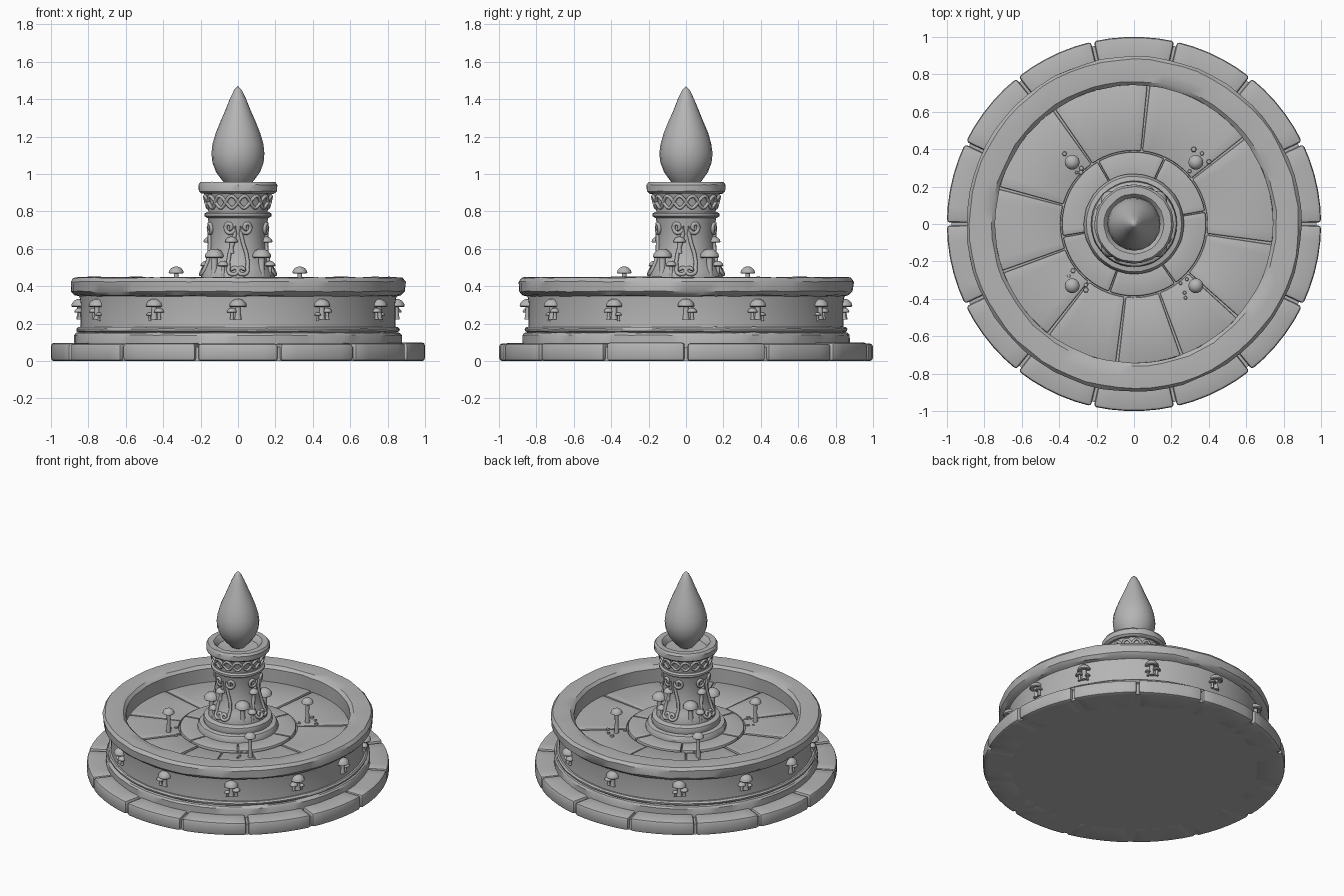
import bpy, bmesh, math, random
from mathutils import Vector

if "Cube" in bpy.data.objects:
    bpy.data.objects.remove(bpy.data.objects["Cube"])

random.seed(7)
TAU = 2 * math.pi
stone = bpy.data.materials.new("grey stone")
stone.diffuse_color = (0.46, 0.46, 0.46, 1)
stone.use_nodes = True
stone.node_tree.nodes["Principled BSDF"].inputs["Base Color"].default_value = stone.diffuse_color


def finish(name, bm, bevel=0, angle=35):
    bmesh.ops.recalc_face_normals(bm, faces=bm.faces)
    me = bpy.data.meshes.new(name)
    bm.to_mesh(me)
    bm.free()
    ob = bpy.data.objects.new(name, me)
    bpy.context.collection.objects.link(ob)
    me.materials.append(stone)
    bpy.ops.object.select_all(action='DESELECT')
    ob.select_set(True)
    bpy.context.view_layer.objects.active = ob
    if bevel:
        mod = ob.modifiers.new("worn edges", 'BEVEL')
        mod.width, mod.segments, mod.limit_method = bevel, 2, 'ANGLE'
        mod.angle_limit = math.radians(30)
        bpy.ops.object.modifier_apply(modifier=mod.name)
    bpy.ops.object.shade_smooth_by_angle(angle=math.radians(angle))
    return ob


def lathe(bm, prof, n, at=(0, 0, 0), jitter=0, closed=False, squash=1):
    """Revolve (radius, height) points around a vertical axis."""
    rings = []
    for r, z in prof:
        if r == 0:
            rings.append([bm.verts.new(Vector((0, 0, z)) + Vector(at))] * n)
            continue
        ring = []
        for i in range(n):
            rr = r + random.uniform(-jitter, jitter)
            zz = z + random.uniform(-jitter, jitter) * 0.7
            a = TAU * i / n
            ring.append(bm.verts.new(Vector((rr * math.cos(a), rr * math.sin(a) * squash, zz)) + Vector(at)))
        rings.append(ring)
    pairs = list(zip(rings, rings[1:])) + ([(rings[-1], rings[0])] if closed else [])
    for p, q in pairs:
        for i in range(n):
            j = (i + 1) % n
            vs = list(dict.fromkeys((p[i], p[j], q[j], q[i])))
            if len(vs) > 2:
                bm.faces.new(vs)


def turned(name, prof, n=64, jitter=0, closed=False, angle=35, bevel=0):
    bm = bmesh.new()
    lathe(bm, prof, n, jitter=jitter, closed=closed)
    return finish(name, bm, bevel, angle)


def block(bm, r0, r1, z0, z1, a0, a1, wobble=0):
    """Curved stone block between two radii and two angles (degrees)."""
    n = max(2, round((a1 - a0) / 5))
    rows = []
    dz = random.uniform(-wobble, wobble)
    for i in range(n + 1):
        a = math.radians(a0 + (a1 - a0) * i / n)
        rows.append([bm.verts.new((r * math.cos(a), r * math.sin(a), z))
                     for r, z in ((r0, z0), (r1, z0), (r1, z1 + dz), (r0, z1 + dz))])
    for p, q in zip(rows, rows[1:]):
        for k in range(4):
            bm.faces.new((p[k], p[(k + 1) % 4], q[(k + 1) % 4], q[k]))
    bm.faces.new(rows[0])
    bm.faces.new(rows[-1])


def mushroom(bm, at, h, cap):
    """Mushroom standing at a point, with total height h and cap radius."""
    ch = cap * 0.95
    b = h - ch
    lathe(bm, [(0, 0), (cap * .42, 0), (cap * .3, b * .5), (cap * .32, b + ch * .15),
               (cap * .85, b), (cap, b + ch * .12), (cap * .93, b + ch * .45),
               (cap * .65, b + ch * .8), (cap * .3, h - ch * .03), (0, h)], 14, at)


def polar(r, deg, z):
    return (r * math.cos(math.radians(deg)), r * math.sin(math.radians(deg)), z)


# base: 14 kerb stones around a solid foundation disc
bm = bmesh.new()
step = 360 / 14
for k in range(14):
    block(bm, 0.80, 1.0, 0, 0.097, k * step + 0.45, (k + 1) * step - 0.45, 0.004)
finish("kerb_stones", bm, 0.016)
turned("foundation", [(0, 0), (0.975, 0), (0.975, 0.075), (0.0, 0.075)], 84)

# basin wall with its stepped foot, and the heavy rim
turned("basin_foot", [(0.78, 0.07), (0.875, 0.07), (0.875, 0.138), (0.866, 0.15), (0.85, 0.153),
                      (0.862, 0.16), (0.864, 0.172), (0.855, 0.182), (0.78, 0.182)], 72, 0.002, True)
turned("basin_wall", [(0.76, 0.10), (0.848, 0.10), (0.842, 0.20), (0.842, 0.31), (0.85, 0.37), (0.76, 0.37)],
       72, closed=True)
turned("basin_rim", [(0.745, 0.30), (0.84, 0.345), (0.872, 0.352), (0.893, 0.372), (0.896, 0.425),
                     (0.880, 0.446), (0.82, 0.449), (0.762, 0.444), (0.742, 0.425)],
       64, 0.0035, True)

# basin floor and its flagstones, laid as an outer and an inner ring
turned("basin_floor", [(0, 0.315), (0.77, 0.315), (0.77, 0.25), (0, 0.25)], 64)
bm = bmesh.new()
for r0, r1, z, joints in ((0.392, 0.745, 0.330, [-8, 38, 84, 125, 165, 200, 232, 263, 290, 318]),
                          (0.22, 0.385, 0.338, [10, 65, 120, 190, 250, 305])):
    for a0, a1 in zip(joints, joints[1:] + [joints[0] + 360]):
        block(bm, r0, r1, 0.30, z, a0 + 0.5, a1 - 0.5, 0.004)
finish("flagstones", bm, 0.008)

# four spout mushrooms with pebbles around them
bm = bmesh.new()
for k in range(4):
    mushroom(bm, polar(0.467, 45 + 90 * k, 0.325), 0.18, 0.04)
finish("spout_mushrooms", bm, angle=50)
bm = bmesh.new()
for k in range(4):
    for j in range(4):
        c = Vector(polar(0.467, 45 + 90 * k, 0.333)) + Vector(polar(random.uniform(.05, .09), random.uniform(0, 360), 0))
        s = random.uniform(0.009, 0.016)
        lathe(bm, [(0, -s), (s, -s * .3), (s * .8, s * .5), (0, s * .8)], 6, c)
finish("pebbles", bm)

# mushroom clusters carved around the wall (angles measured from the front)
bm = bmesh.new()
for k, a in enumerate((0, 32, 63, 90, 117, 148, 180, 212, 243, 270, 297, 328)):
    d = a - 90
    side = 1 if k % 2 else -1
    mushroom(bm, polar(0.845, d, 0.222), 0.11, 0.046)
    mushroom(bm, polar(0.848, d + 2.2 * side, 0.222), 0.062, 0.027)
    if k % 3:
        mushroom(bm, polar(0.848, d - 1.8 * side, 0.215), 0.045, 0.018)
finish("wall_mushrooms", bm, angle=50)

# central column: plinth, waisted shaft, collar, flared bell and hollow cap
turned("plinth", [(0, 0.31), (0.265, 0.31), (0.268, 0.355), (0.255, 0.378), (0.226, 0.383),
                  (0.23, 0.40), (0.225, 0.425), (0.20, 0.437), (0, 0.437)], 40, 0.0015)
SHAFT = [(0.197, 0.43), (0.196, 0.465), (0.178, 0.50), (0.160, 0.55), (0.150, 0.61),
         (0.148, 0.67), (0.155, 0.73), (0.164, 0.775)]
turned("column_shaft", [(0, 0.43)] + SHAFT + [(0, 0.775)], 40)
turned("column_collar", [(0, 0.765), (0.165, 0.765), (0.178, 0.774), (0.178, 0.788), (0.166, 0.797), (0, 0.797)], 40)
turned("column_bell", [(0, 0.79), (0.158, 0.79), (0.160, 0.82), (0.170, 0.87), (0.186, 0.905), (0, 0.905)], 40)
turned("column_cap", [(0, 0.895), (0.195, 0.895), (0.210, 0.907), (0.211, 0.942), (0.200, 0.957),
                      (0.160, 0.957), (0.148, 0.945), (0.135, 0.915), (0, 0.905)], 40, 0.002)


def shaft_radius(z):
    for (r0, z0), (r1, z1) in zip(SHAFT, SHAFT[1:]):
        if z <= z1:
            return r0 + (r1 - r0) * (z - z0) / (z1 - z0)
    return SHAFT[-1][0]


def tubes(name, paths, radius, cyclic=False):
    cu = bpy.data.curves.new(name + "_path", 'CURVE')
    cu.dimensions, cu.bevel_depth, cu.bevel_resolution, cu.use_fill_caps = '3D', radius, 2, True
    for path in paths:
        sp = cu.splines.new('POLY')
        sp.points.add(len(path) - 1)
        sp.use_cyclic_u = cyclic
        for p, co in zip(sp.points, path):
            p.co = (*co, 1)
    tmp = bpy.data.objects.new(name + "_path", cu)
    bpy.context.collection.objects.link(tmp)
    me = bpy.data.meshes.new_from_object(tmp.evaluated_get(bpy.context.evaluated_depsgraph_get()))
    bpy.data.objects.remove(tmp)
    bm = bmesh.new()
    bm.from_mesh(me)
    finish(name, bm, angle=60)


# mirrored S-shaped vines: a scroll on top, a long stem and a small scroll at the foot
vine = []
for i in range(19):
    t = i / 18
    a, r = math.radians(-90 - 450 * (1 - t)), 0.008 + 0.029 * t
    vine.append((0.048 - r * math.sin(a) * -1 * 0.9, 0.715 + r * math.cos(a)))
u0, v0 = vine[-1]
vine += [(u0 + 0.002, 0.68), (u0 + 0.014, 0.63), (u0 + 0.03, 0.58), (u0 + 0.035, 0.53), (u0 + 0.03, 0.50)]
u1 = u0 + 0.003
for i in range(12):
    a, r = -math.radians(380 * i / 11), 0.027 - 0.019 * i / 11
    vine.append((u1 + r * math.cos(a), 0.485 + r * math.sin(a)))
paths = []
for k in range(4):
    for s in (1, -1):
        paths.append([polar(shaft_radius(z) + 0.004, 90 * k + s * math.degrees(u / 0.16), z) for u, z in vine])
tubes("column_vines", paths, 0.0105)

# mushrooms growing on the column
bm = bmesh.new()
for k in range(4):
    d = 45 + 90 * k
    mushroom(bm, polar(0.178, d, 0.455), 0.145, 0.052)
    mushroom(bm, polar(0.188, d + 20, 0.45), 0.085, 0.03)
    mushroom(bm, polar(0.155, d + 32, 0.575), 0.09, 0.034)
finish("column_mushrooms", bm, angle=50)

# interlaced arches around the bell
waves = []
for ph in (0, math.pi):
    waves.append([polar(0.172 + 0.008 * math.sin(8 * TAU * i / 128 + ph), 360 * i / 128,
                        0.85 + 0.032 * math.sin(8 * TAU * i / 128 + ph)) for i in range(128)])
tubes("bell_arches", waves, 0.009, True)

# teardrop finial
turned("teardrop_finial", [(0, 0.90), (0.05, 0.925), (0.085, 0.965), (0.118, 1.01), (0.137, 1.06), (0.142, 1.11),
                           (0.136, 1.16), (0.118, 1.22), (0.094, 1.28), (0.068, 1.34), (0.044, 1.40),
                           (0.02, 1.45), (0, 1.47)], 20, 0.001, angle=45)
